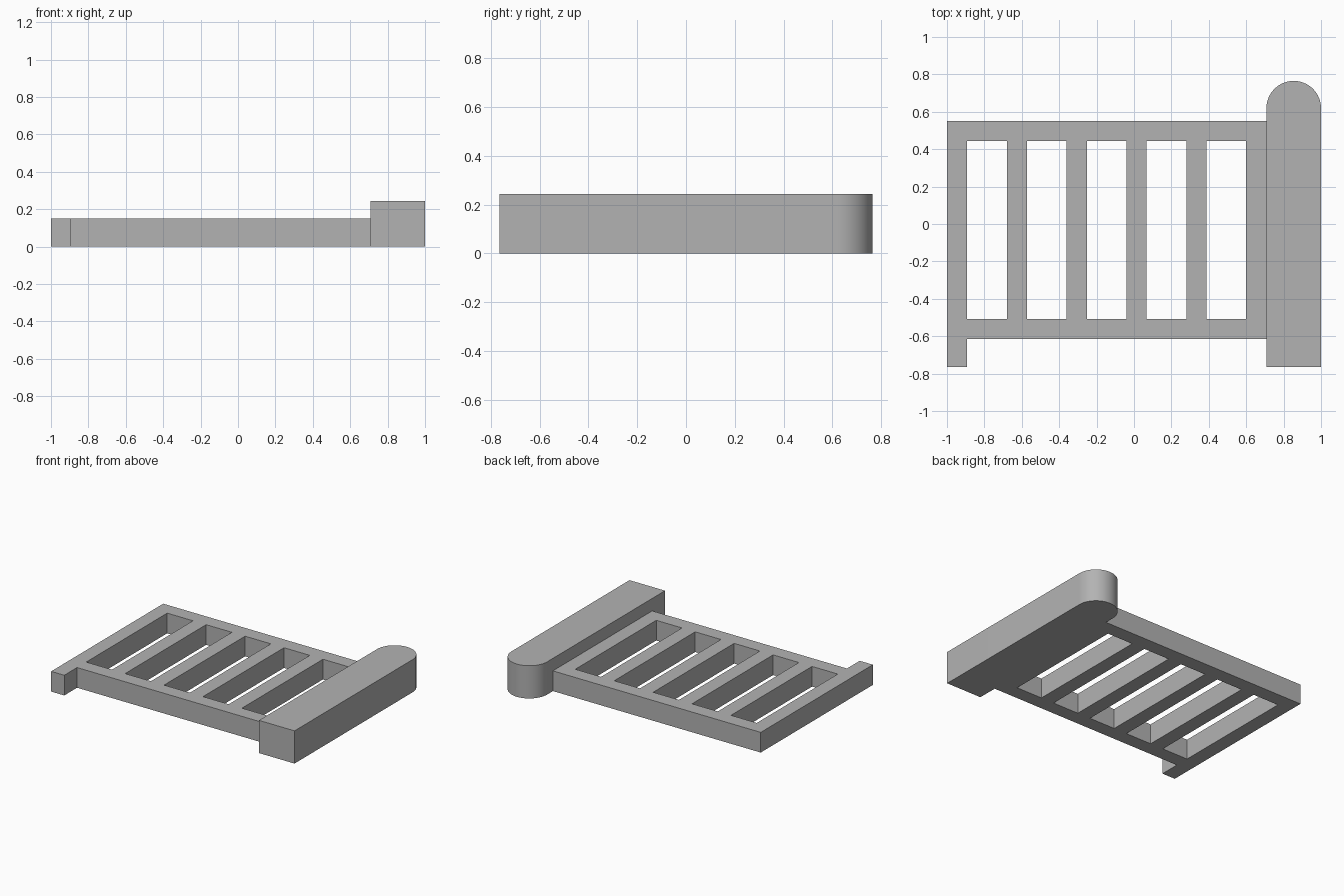
import bpy
import bmesh
from math import pi, cos, sin, radians

if "Cube" in bpy.data.objects:
    bpy.data.objects.remove(bpy.data.objects["Cube"], do_unlink=True)

GREY = (0.45, 0.45, 0.45, 1)
grey = bpy.data.materials.new("plain grey")
grey.use_nodes = True
grey.diffuse_color = GREY
grey.node_tree.nodes["Principled BSDF"].inputs["Base Color"].default_value = GREY


def extruded_object(name, bm, height):
    """Raise the flat faces of bm to the given height and make an object."""
    bmesh.ops.remove_doubles(bm, verts=bm.verts[:], dist=0.0001)
    raised = bmesh.ops.extrude_face_region(bm, geom=bm.faces[:], use_keep_orig=True)
    top = [v for v in raised["geom"] if isinstance(v, bmesh.types.BMVert)]
    bmesh.ops.translate(bm, verts=top, vec=(0, 0, height))
    bmesh.ops.recalc_face_normals(bm, faces=bm.faces[:])
    mesh = bpy.data.meshes.new(name)
    bm.to_mesh(mesh)
    bm.free()
    mesh.materials.append(grey)
    obj = bpy.data.objects.new(name, mesh)
    bpy.context.collection.objects.link(obj)
    return obj


# Slatted frame: six bars, two rails and a short foot on the outer bar
BAR, PITCH, BARS = 0.108, 0.32, 6
xs = [-1 + i * PITCH + side for i in range(BARS) for side in (0, BAR)]
xs[-1] = 0.708
ys = [-0.765, -0.615, -0.508, 0.443, 0.551]
bm = bmesh.new()
for i in range(len(xs) - 1):
    for j in range(len(ys) - 1):
        is_bar = i % 2 == 0
        is_rail = j in (1, 3)
        is_foot = i == 0 and j == 0
        if is_rail or is_foot or (is_bar and j == 2):
            corners = [(xs[i], ys[j]), (xs[i + 1], ys[j]),
                       (xs[i + 1], ys[j + 1]), (xs[i], ys[j + 1])]
            bm.faces.new([bm.verts.new((x, y, 0)) for x, y in corners])
extruded_object("slatted_frame", bm, 0.15)

# Thick side beam with a rounded back end
RADIUS, MIDDLE, STEPS = 0.146, 0.854, 32
outline = [(MIDDLE - RADIUS, -0.765), (MIDDLE + RADIUS, -0.765)]
outline += [(MIDDLE + RADIUS * cos(pi * k / STEPS), 0.619 + RADIUS * sin(pi * k / STEPS))
            for k in range(STEPS + 1)]
bm = bmesh.new()
bm.faces.new([bm.verts.new((x, y, 0)) for x, y in outline])
beam = extruded_object("rounded_beam", bm, 0.243)

# Smooth the rounded end, keep the rims sharp
bpy.ops.object.select_all(action='DESELECT')
beam.select_set(True)
bpy.context.view_layer.objects.active = beam
bpy.ops.object.shade_smooth_by_angle(angle=radians(30))
